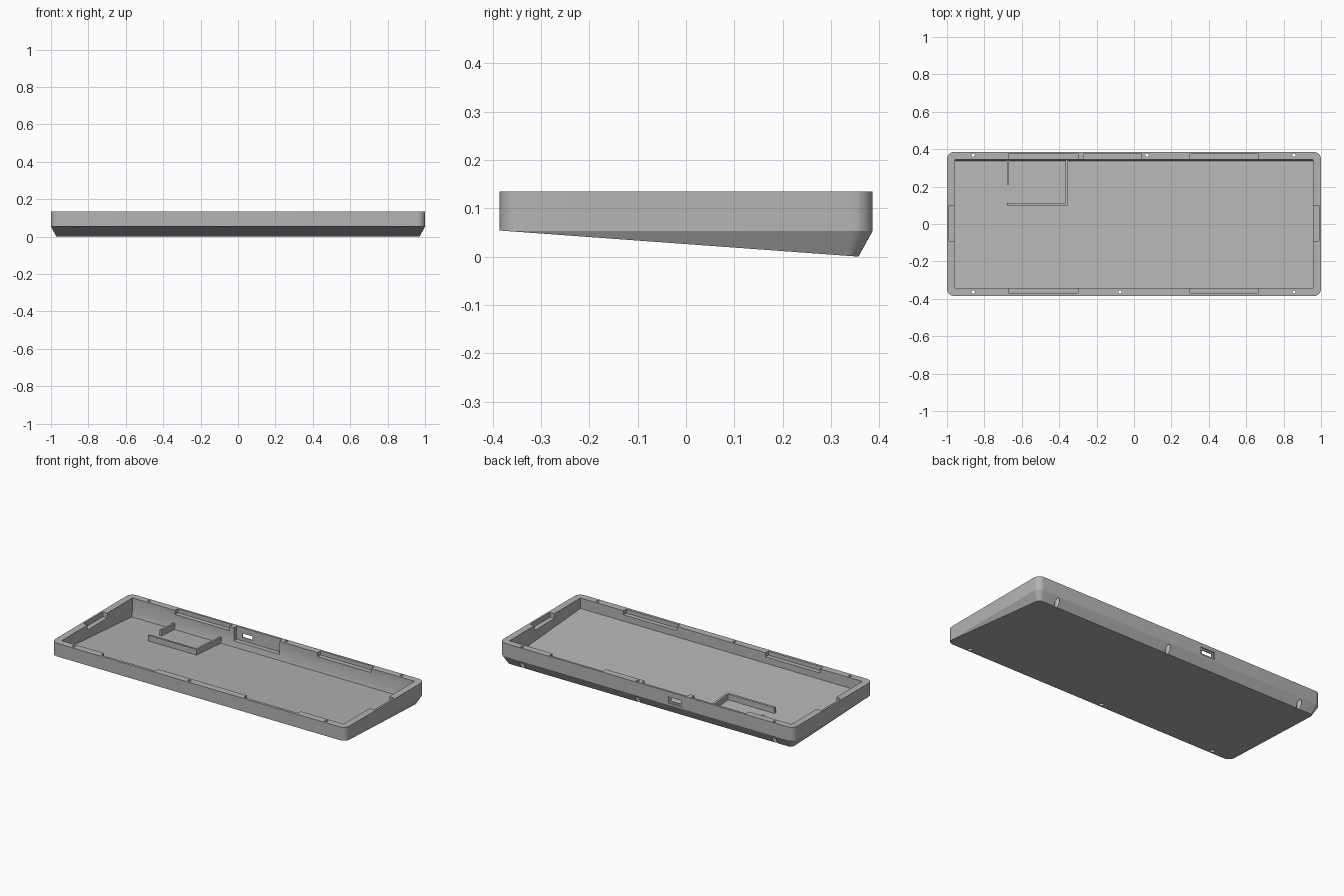
import bpy, bmesh, math
from mathutils import Vector

cube = bpy.data.objects.get("Cube")
if cube:
    bpy.data.objects.remove(cube, do_unlink=True)

TOP, HALF_Y, SLOPE, FLOOR = 0.135, 0.386, -0.0727, 0.02

grey = bpy.data.materials.new("matte grey")
grey.use_nodes = True
grey.diffuse_color = (0.46, 0.46, 0.46, 1)
grey.node_tree.nodes["Principled BSDF"].inputs["Base Color"].default_value = (0.46, 0.46, 0.46, 1)


def under(y):
    """Height of the sloping underside."""
    return SLOPE * (y - 0.357)


def finish(bm, name):
    bmesh.ops.recalc_face_normals(bm, faces=bm.faces)
    mesh = bpy.data.meshes.new(name)
    bm.to_mesh(mesh)
    bm.free()
    mesh.materials.append(grey)
    obj = bpy.data.objects.new(name, mesh)
    bpy.context.scene.collection.objects.link(obj)
    return obj


def rounded_ring(bm, z, inset, radius=0.04, steps=8):
    verts = []
    r = radius - inset * 0.5
    hx, hy = 1 - inset - r, HALF_Y - inset - r
    for k, (sx, sy) in enumerate([(1, 1), (-1, 1), (-1, -1), (1, -1)]):
        for i in range(steps + 1):
            a = math.pi / 2 * (k + i / steps)
            verts.append(bm.verts.new((sx * hx + r * math.cos(a), sy * hy + r * math.sin(a), z)))
    return verts


def extrude_profile(name, profile, x0, x1):
    """Sweep a y-z outline along x."""
    bm = bmesh.new()
    ends = [[bm.verts.new((x, y, z)) for y, z in profile] for x in (x0, x1)]
    n = len(profile)
    bm.faces.new(ends[0])
    bm.faces.new(ends[1][::-1])
    for i in range(n):
        j = (i + 1) % n
        bm.faces.new((ends[0][i], ends[0][j], ends[1][j], ends[1][i]))
    return finish(bm, name)


def box(name, x0, x1, y0, y1, z0, z1):
    return extrude_profile(name, [(y0, z0), (y1, z0), (y1, z1), (y0, z1)], x0, x1)


def cylinder(name, x, y, z0, z1, radius):
    bm = bmesh.new()
    bmesh.ops.create_cone(bm, cap_ends=True, segments=20, radius1=radius, radius2=radius, depth=z1 - z0)
    bmesh.ops.translate(bm, verts=bm.verts, vec=(x, y, (z0 + z1) / 2))
    return finish(bm, name)


def cut(target, cutter):
    cutter.hide_render = True
    bpy.context.view_layer.objects.active = target
    mod = target.modifiers.new("cut", "BOOLEAN")
    mod.operation, mod.solver, mod.object = "DIFFERENCE", "EXACT", cutter
    bpy.ops.object.modifier_apply(modifier=mod.name)
    bpy.data.objects.remove(cutter, do_unlink=True)


# Outer shell: rounded slab with bevelled lower sides, sliced by the sloping base
bm = bmesh.new()
rings = [rounded_ring(bm, z, inset) for z, inset in [(-0.01, 0.0345), (0.053, 0), (TOP, 0)]]
for low, high in zip(rings, rings[1:]):
    for i in range(len(low)):
        j = (i + 1) % len(low)
        bm.faces.new((low[i], low[j], high[j], high[i]))
bm.faces.new(rings[0][::-1])
bm.faces.new(rings[-1])
sliced = bmesh.ops.bisect_plane(bm, geom=bm.verts[:] + bm.edges[:] + bm.faces[:], dist=1e-6,
                                plane_co=Vector((0, 0.357, 0)), plane_no=Vector((0, -SLOPE, 1)),
                                clear_inner=True)
bmesh.ops.holes_fill(bm, edges=[e for e in bm.edges if e.is_boundary], sides=0)
tray = finish(bm, "case_tray")

# Main cavity with a floor parallel to the base
cut(tray, extrude_profile("cavity", [
    (-0.343, 0.2), (-0.343, under(-0.343) + FLOOR), (0.337, under(0.337) + FLOOR),
    (0.345, 0.055), (0.345, 0.2)], -0.958, 0.958))

# Clip recesses along the inner rim
for x0, x1 in [(-0.67, -0.30), (0.30, 0.665)]:
    cut(tray, box("front_recess", x0, x1, -0.37, -0.33, TOP - 0.025, 0.2))
    cut(tray, box("back_recess", x0, x1, 0.33, 0.373, TOP - 0.025, 0.2))
for s in (-1, 1):
    x0, x1 = sorted((s * 0.94, s * 0.988))
    cut(tray, box("side_recess", x0, x1, -0.09, 0.1, TOP - 0.03, 0.2))

# Connector pocket, outer recess and port
cut(tray, box("connector_pocket", -0.27, 0.04, 0.33, 0.373, 0.055, 0.2))
cut(tray, box("port_recess", -0.245, -0.15, 0.38, 0.42, 0.065, 0.11))
cut(tray, box("port", -0.232, -0.163, 0.36, 0.42, 0.076, 0.1))

# Screw holes with wider bores from below
for y, xs in [(0.368, (-0.86, 0.07, 0.855)), (-0.364, (-0.86, -0.075, 0.855))]:
    for x in xs:
        cut(tray, cylinder("screw_hole", x, y, -0.1, 0.2, 0.009))
        cut(tray, cylinder("screw_bore", x, y, -0.1, 0.075, 0.014))


# Low walls of the inner compartment, following the floor
def low_wall(name, x0, x1, y0, y1, height=0.035):
    base0, base1 = under(y0) + FLOOR, under(y1) + FLOOR
    return extrude_profile(name, [(y0, base0 - 0.004), (y1, base1 - 0.004),
                                  (y1, base1 + height), (y0, base0 + height)], x0, x1)


parts = [tray,
         low_wall("compartment_front_wall", -0.68, -0.352, 0.1, 0.113),
         low_wall("compartment_right_wall", -0.68, -0.667, 0.21, 0.343),
         low_wall("compartment_left_wall", -0.365, -0.352, 0.113, 0.343)]

# Smooth rounded corners, keep edges sharp
bpy.ops.object.select_all(action="DESELECT")
for part in parts:
    part.select_set(True)
bpy.context.view_layer.objects.active = tray
bpy.ops.object.shade_smooth_by_angle(angle=math.radians(25))
